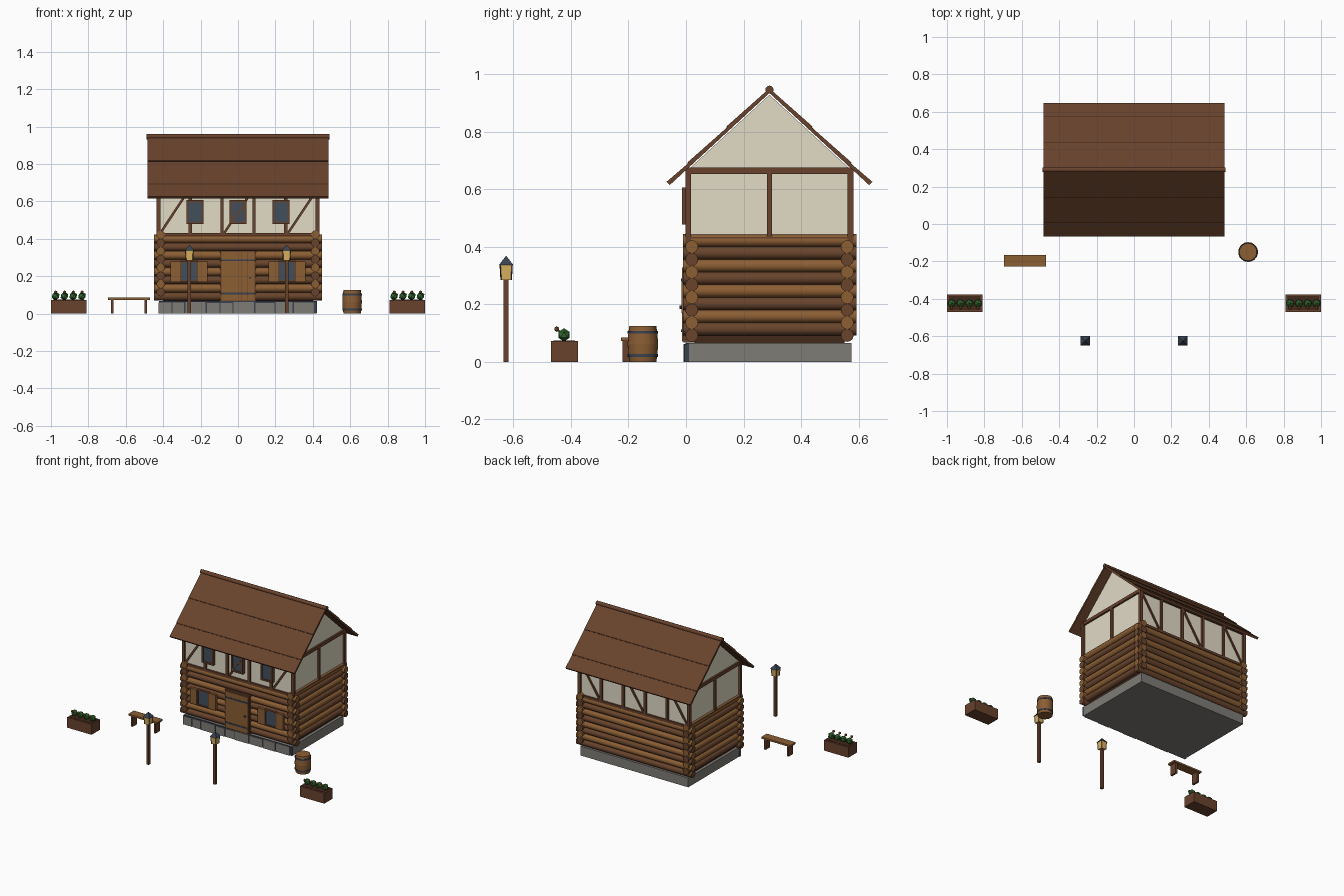
import bpy, bmesh, math, random
from mathutils import Vector, Matrix

random.seed(4)
if "Cube" in bpy.data.objects:
    bpy.data.objects.remove(bpy.data.objects["Cube"])


def material(name, *srgb):
    lin = [(c / 255 / 12.92) if c < 11 else ((c / 255 + 0.055) / 1.055) ** 2.4 for c in srgb]
    m = bpy.data.materials.new(name)
    m.use_nodes = True
    m.diffuse_color = (*lin, 1)
    m.node_tree.nodes["Principled BSDF"].inputs["Base Color"].default_value = (*lin, 1)
    return m


LIGHT = material("light wood", 139, 94, 52)
DARK = material("dark wood", 104, 68, 44)
TIMBER = material("timber brown", 104, 66, 44)
SEAM = material("deep brown", 66, 40, 26)
PLASTER = material("plaster", 226, 219, 198)
STONE = material("stone", 126, 124, 118)
SLATE = material("slate metal", 58, 66, 80)
GLASS = material("window glass", 66, 78, 92)
GLOW = material("lantern yellow", 222, 178, 98)
GREEN = material("leaf green", 52, 108, 48)


def finish(name, bm, mat, smooth=False):
    bmesh.ops.recalc_face_normals(bm, faces=bm.faces)
    me = bpy.data.meshes.new(name)
    bm.to_mesh(me)
    bm.free()
    me.materials.append(mat)
    if smooth:
        me.polygons.foreach_set("use_smooth", [True] * len(me.polygons))
        me.set_sharp_from_angle(angle=math.radians(40))
    ob = bpy.data.objects.new(name, me)
    bpy.context.collection.objects.link(ob)
    return ob


def box(name, x, y, z, mat):
    """Box from (low, high) ranges on each axis."""
    bm = bmesh.new()
    size = [b - a for a, b in (x, y, z)]
    mid = [(a + b) / 2 for a, b in (x, y, z)]
    bmesh.ops.create_cube(bm, size=1, matrix=Matrix.Translation(mid) @ Matrix.Diagonal((*size, 1)))
    return finish(name, bm, mat)


def rod(name, a, b, r, mat, sides=14, r2=None):
    """Round bar, or cone, between two points."""
    a, b = Vector(a), Vector(b)
    d = b - a
    bm = bmesh.new()
    turn = d.to_track_quat("Z", "Y").to_matrix().to_4x4()
    if sides == 4:
        turn = turn @ Matrix.Rotation(math.pi / 4, 4, "Z")
    bmesh.ops.create_cone(bm, cap_ends=True, segments=sides, radius1=r, radius2=r if r2 is None else r2,
                          depth=d.length, matrix=Matrix.Translation((a + b) / 2) @ turn)
    return finish(name, bm, mat, sides > 6)


def prism(name, outline, x0, x1, mat):
    """Outline in (y, z) extruded along x."""
    bm = bmesh.new()
    face = bm.faces.new([bm.verts.new((x0, y, z)) for y, z in outline])
    ext = bmesh.ops.extrude_face_region(bm, geom=[face])["geom"]
    bmesh.ops.translate(bm, vec=(x1 - x0, 0, 0), verts=[v for v in ext if isinstance(v, bmesh.types.BMVert)])
    return finish(name, bm, mat)


# Foundation with a row of facing stones
box("foundation", (-0.42, 0.42), (0, 0.575), (0, 0.066), STONE)
x = -0.425
while x < 0.40:
    w = min(random.uniform(0.06, 0.12), 0.425 - x)
    box("facing_stone", (x, x + w - 0.006), (-random.uniform(0.004, 0.009), 0.01),
        (0, random.uniform(0.055, 0.064)), STONE)
    x += w
box("stone_joint", (-0.422, 0.422), (-0.002, 0.01), (0.002, 0.066), SLATE)

# Log storey, walls interlocking at the corners
box("log_core", (-0.40, 0.40), (0.03, 0.55), (0.066, 0.42), SEAM)
for i in range(8):
    z = 0.092 + i * 0.044
    mat = LIGHT if i % 2 else DARK
    for y in (0.02, 0.56):
        rod("long_wall_log", (-0.45, y, z), (0.45, y, z), 0.0225, mat)
    for x in (-0.413, 0.413):
        rod("side_wall_log", (x, -0.01, z + 0.022), (x, 0.592, z + 0.022), 0.0225, mat)

# Plastered storey and gable
MID = 0.29
prism("plaster_walls", [(0.01, 0.41), (0.57, 0.41), (0.57, 0.67), (MID, 0.928), (0.01, 0.67)], -0.422, 0.422, PLASTER)

# Timber frame on the long walls
posts = [-0.427 + i * 0.1708 for i in range(6)]
for y in (0.008, 0.572):
    ys = (y - 0.01, y + 0.01)
    for x in posts:
        box("wall_post", (x - 0.009, x + 0.009), ys, (0.42, 0.67), TIMBER)
    box("sill_beam", (-0.436, 0.436), ys, (0.415, 0.432), TIMBER)
    box("top_beam", (-0.436, 0.436), ys, (0.652, 0.675), TIMBER)
    for i in (0, 2, 4):
        rod("brace", (posts[i] + 0.01, y, 0.428), (posts[i + 1] - 0.01, y, 0.655), 0.009, TIMBER, 4)

# Timber frame on the gable ends
for s in (-1, 1):
    xs = tuple(sorted((s * 0.415, s * 0.434)))
    for y in (0.007, MID, 0.573):
        box("gable_post", xs, (y - 0.009, y + 0.009), (0.42, 0.66), TIMBER)
    box("gable_sill", xs, (0, 0.58), (0.418, 0.434), TIMBER)
    box("gable_beam", xs, (0, 0.58), (0.653, 0.676), TIMBER)

# Roof in overlapping courses, mirrored about the ridge
EAVE, TOP, RUN = 0.62, 0.945, 0.352
joints = [0, 0.215, 0.6, 1]
for s in (-1, 1):
    def at(t, lift):
        return (MID + s * (RUN * (1 - t) + lift * 0.68), EAVE + (TOP - EAVE) * t + lift * 0.73)
    for t0, t1 in zip(joints, joints[1:]):
        prism("roof_course", [at(t0, -0.008), at(t0, 0.008), at(t1, 0.004), at(t1, -0.008)], -0.485, 0.485, TIMBER)
        if t0:
            prism("course_seam", [at(t0 - 0.012, 0), at(t0 - 0.012, 0.0065), at(t0, 0.0085), at(t0, 0)],
                  -0.484, 0.484, SEAM)
rod("ridge_log", (-0.49, MID, 0.946), (0.49, MID, 0.946), 0.014, TIMBER, 10)


def window(x, z, w, h, y, rim):
    """Glass pane in a timber frame."""
    box("window_glass", (x - w, x + w), (y, y + 0.03), (z - h, z + h), GLASS)
    for s in (-1, 1):
        a, b = x + s * w, z + s * h
        box("window_side", (a - rim, a + rim), (y - 0.006, y + 0.03), (z - h - rim, z + h + rim), TIMBER)
        box("window_rail", (x - w, x + w), (y - 0.006, y + 0.03), (b - rim, b + rim), TIMBER)


# Upper windows, the middle one crossed by its brace
for x in (-0.23, 0, 0.23):
    window(x, 0.542, 0.04, 0.058, -0.008, 0.006)
rod("window_brace", (-0.035, -0.007, 0.49), (0.04, -0.007, 0.59), 0.007, TIMBER, 4)

# Lower windows with shutters
for x in (-0.262, 0.262):
    window(x, 0.224, 0.044, 0.052, -0.008, 0.004)
    for s in (-1, 1):
        c = x + s * 0.074
        box("shutter", (c - 0.025, c + 0.025), (-0.016, 0.02), (0.17, 0.278), LIGHT)

# Plank door with metal straps
box("door_frame", (-0.097, 0.097), (-0.008, 0.03), (0.068, 0.338), TIMBER)
for i in range(5):
    x = -0.088 + i * 0.0352
    box("door_plank", (x, x + 0.0345), (-0.014, 0.01), (0.07, 0.328), LIGHT)
for z in (0.108, 0.285):
    box("door_strap", (-0.088, 0.088), (-0.017, 0), (z - 0.005, z + 0.005), SLATE)
rod("door_knob", (0.065, -0.022, 0.19), (0.065, -0.01, 0.19), 0.006, SLATE, 8)

# Street lamps
for x in (-0.26, 0.26):
    y = -0.625
    box("lamp_post", (x - 0.009, x + 0.009), (y - 0.009, y + 0.009), (0, 0.285), TIMBER)
    rod("lantern", (x, y, 0.285), (x, y, 0.337), 0.025, GLOW, 4, 0.03)
    for sx in (-1, 1):
        for sy in (-1, 1):
            rod("lantern_bar", (x + sx * 0.018, y + sy * 0.018, 0.285),
                (x + sx * 0.021, y + sy * 0.021, 0.337), 0.002, SLATE, 4)
    rod("lantern_roof", (x, y, 0.336), (x, y, 0.367), 0.036, SLATE, 4, 0.002)

# Bench
box("bench_seat", (-0.695, -0.47), (-0.226, -0.165), (0.073, 0.085), LIGHT)
for x in (-0.672, -0.494):
    box("bench_leg", (x - 0.007, x + 0.007), (-0.22, -0.171), (0, 0.073), TIMBER)

# Barrel with hoops
BX, BY = 0.61, -0.15
levels = [(0, 0.047), (0.03, 0.051), (0.0625, 0.053), (0.095, 0.051), (0.125, 0.047)]
for (z0, r0), (z1, r1) in zip(levels, levels[1:]):
    rod("barrel_staves", (BX, BY, z0), (BX, BY, z1), r0, LIGHT, 18, r1)
for z in (0.022, 0.103):
    rod("barrel_hoop", (BX, BY, z - 0.005), (BX, BY, z + 0.005), 0.0525, SLATE, 18)

# Flower boxes
for c in (-0.905, 0.905):
    box("flower_box", (c - 0.095, c + 0.095), (-0.47, -0.376), (0, 0.073), TIMBER)
    box("soil", (c - 0.085, c + 0.085), (-0.46, -0.386), (0.07, 0.075), SEAM)
    for i in range(4):
        x = c - 0.07 + i * 0.047
        bm = bmesh.new()
        bmesh.ops.create_icosphere(bm, subdivisions=1, radius=0.023, matrix=Matrix.Translation((x, -0.424, 0.094)))
        finish("bush", bm, GREEN)
        rod("stem", (x, -0.43, 0.1), (x, -0.448, 0.112), 0.003, GREEN, 6)
        bm = bmesh.new()
        bmesh.ops.create_icosphere(bm, subdivisions=1, radius=0.01, matrix=Matrix.Translation((x, -0.449, 0.114)))
        finish("blossom", bm, LIGHT)
